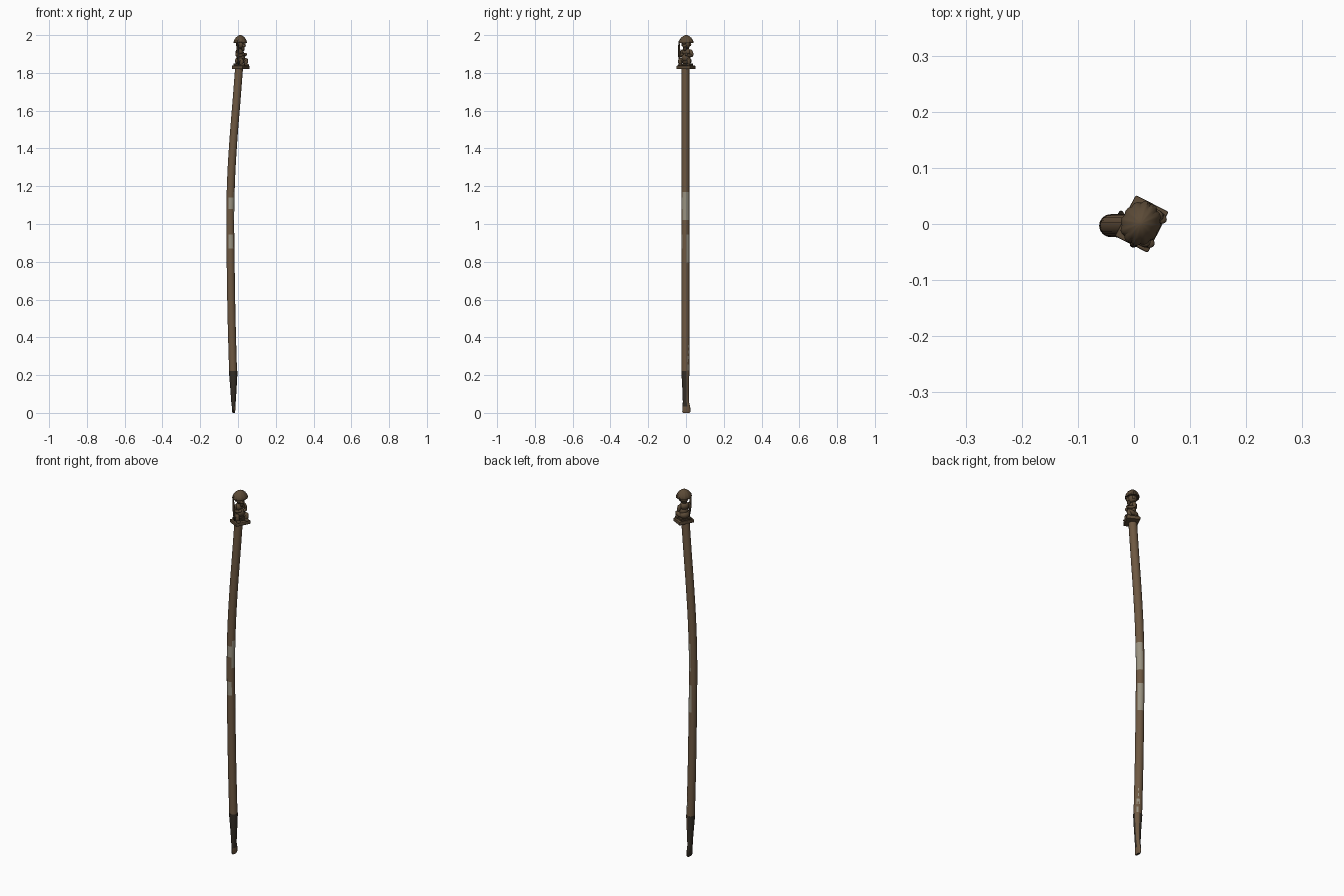
import bpy, bmesh, math, random
from mathutils import Matrix, Vector

if "Cube" in bpy.data.objects:
    bpy.data.objects.remove(bpy.data.objects["Cube"])
random.seed(4)

def material(name, col):
    m = bpy.data.materials.new(name)
    m.diffuse_color = (*col, 1)
    m.use_nodes = True
    m.node_tree.nodes["Principled BSDF"].inputs["Base Color"].default_value = m.diffuse_color
    return m

WOOD = material("brown wood", (0.155, 0.098, 0.054))
DARK = material("dark metal", (0.035, 0.027, 0.019))
PALE = material("pale worn patch", (0.32, 0.29, 0.22))
CARVED = material("carved wood", (0.105, 0.069, 0.038))
SHADE = material("dark carving", (0.05, 0.033, 0.018))

# The carved figure looks along local +x, turned toward the front right
FIG = Matrix.Translation((0.012, 0.001, 0)) @ Matrix.Rotation(math.radians(-27), 4, 'Z')

def finish(name, bm, mats, matrix=None, angle=40):
    bmesh.ops.recalc_face_normals(bm, faces=bm.faces)
    me = bpy.data.meshes.new(name)
    bm.to_mesh(me)
    bm.free()
    if matrix:
        me.transform(matrix)
    for m in mats:
        me.materials.append(m)
    ob = bpy.data.objects.new(name, me)
    bpy.context.collection.objects.link(ob)
    bpy.context.view_layer.objects.active = ob
    ob.select_set(True)
    bpy.ops.object.shade_smooth_by_angle(angle=math.radians(angle))
    ob.select_set(False)
    return ob

def loft(name, rings, mats, sides=24, rule=None, matrix=None, flute=None, angle=40):
    """rings: (cx, cy, z, rx, ry); rule(angle_deg, z) gives a material index"""
    bm = bmesh.new()
    loops = []
    for cx, cy, z, rx, ry in rings:
        loop = []
        for i in range(sides):
            t = 2 * math.pi * i / sides
            k = flute(i) if flute else 1
            loop.append(bm.verts.new((cx + rx * k * math.cos(t), cy + ry * k * math.sin(t), z)))
        loops.append(loop)
    for j, (a, b) in enumerate(zip(loops, loops[1:])):
        for i in range(sides):
            n = (i + 1) % sides
            f = bm.faces.new((a[i], a[n], b[n], b[i]))
            if rule:
                deg = (360 * (i + 0.5) / sides + 180) % 360 - 180
                f.material_index = rule(deg, (rings[j][2] + rings[j + 1][2]) / 2)
    bm.faces.new(loops[0])
    bm.faces.new(loops[-1])
    return finish(name, bm, mats, matrix, angle)

def interp(table, z):
    """smooth interpolation through (z, value) points"""
    n = len(table)
    slope = []
    for i in range(n):
        a, b = table[max(i - 1, 0)], table[min(i + 1, n - 1)]
        slope.append((b[1] - a[1]) / (b[0] - a[0]))
    for i in range(n - 1):
        (z0, v0), (z1, v1) = table[i], table[i + 1]
        if z <= z1 + 1e-6:
            h = z1 - z0
            t = (z - z0) / h
            return (v0 * (2*t**3 - 3*t*t + 1) + h * slope[i] * (t**3 - 2*t*t + t)
                    + v1 * (3*t*t - 2*t**3) + h * slope[i + 1] * (t**3 - t*t))

# Bent shaft with worn patches on its front and right
BEND = [(0.21, -0.026), (0.5, -0.034), (0.8, -0.039), (1.05, -0.041), (1.25, -0.036),
        (1.45, -0.024), (1.65, -0.008), (1.83, 0.006)]

def shaft_colour(a, z):
    if -125 < a < -50 and (1.08 < z < 1.14 or 0.87 < z < 0.94):
        return 1
    if -50 <= a < 85 and 1.02 < z < 1.165:
        return 1
    if 15 < a < 110 and 0.80 < z < 0.95:
        return 1
    if 25 < a < 75 and 0.22 < z < 0.36 and random.random() < 0.3:
        return 1
    return 0

zs = [0.21 + 1.62 * i / 108 for i in range(109)]
loft("shaft", [(interp(BEND, z), -0.003, z, 0.021, 0.0205) for z in zs],
     [WOOD, PALE], rule=shaft_colour)

# Wedge shaped metal foot, flaring to a chisel edge
def foot_colour(a, z):
    if 20 < a < 80 or (z < 0.035 and -80 < a < 80):
        return 1
    return 0

loft("foot", [(-0.023, 0.002, 0.0, 0.006, 0.017), (-0.023, 0.002, 0.006, 0.008, 0.022),
              (-0.023, 0.002, 0.035, 0.010, 0.020), (-0.024, -0.001, 0.06, 0.012, 0.016),
              (-0.024, -0.002, 0.12, 0.016, 0.017), (-0.025, -0.003, 0.19, 0.021, 0.020),
              (-0.026, -0.003, 0.222, 0.0225, 0.0215)],
     [DARK, WOOD], rule=foot_colour)

def box(name, loc, size, mat, bevel=0.003):
    bm = bmesh.new()
    bmesh.ops.create_cube(bm, size=1, matrix=Matrix.Translation(loc) @ Matrix.Diagonal((*size, 1)))
    bmesh.ops.bevel(bm, geom=bm.edges[:], offset=bevel, segments=2, affect='EDGES', profile=0.5)
    finish(name, bm, [mat], FIG)

def blob(name, loc, radii, mat=CARVED):
    bm = bmesh.new()
    bmesh.ops.create_icosphere(bm, subdivisions=3, radius=1,
                               matrix=Matrix.Translation(loc) @ Matrix.Diagonal((*radii, 1)))
    finish(name, bm, [mat], FIG, 180)

def limb(name, a, b, r, mat=CARVED):
    """rounded limb between two points"""
    a, b = Vector(a), Vector(b)
    d = b - a
    m = (Matrix.Translation((a + b) / 2) @ d.to_track_quat('Z', 'Y').to_matrix().to_4x4()
         @ Matrix.Diagonal((r, r, d.length / 2 + r * 0.7, 1)))
    bm = bmesh.new()
    bmesh.ops.create_icosphere(bm, subdivisions=3, radius=1, matrix=m)
    finish(name, bm, [mat], FIG, 180)

# Square base under the figure
box("base_plate", (0.002, 0, 1.829), (0.066, 0.082, 0.018), CARVED)
box("base_step", (-0.004, 0, 1.843), (0.046, 0.058, 0.012), SHADE)

# Body and head
blob("hips", (-0.006, 0, 1.863), (0.023, 0.027, 0.020))
blob("belly", (0.003, 0, 1.882), (0.022, 0.024, 0.024))
blob("chest", (-0.004, 0, 1.911), (0.020, 0.025, 0.020))
blob("neck", (-0.004, 0, 1.933), (0.013, 0.014, 0.012), SHADE)
blob("head", (0.0, 0, 1.952), (0.023, 0.023, 0.024))
blob("muzzle", (0.021, 0, 1.944), (0.010, 0.012, 0.009))
blob("beard", (0.017, 0, 1.929), (0.008, 0.010, 0.014), SHADE)
blob("nose", (0.025, 0, 1.953), (0.006, 0.005, 0.007))

# Paired limbs and face details
for s, side in ((1, "left"), (-1, "right")):
    limb(side + "_thigh", (-0.006, 0.018 * s, 1.860), (0.022, 0.027 * s, 1.870), 0.012)
    limb(side + "_shin", (0.024, 0.027 * s, 1.868), (0.018, 0.024 * s, 1.842), 0.010)
    blob(side + "_foot", (0.025, 0.024 * s, 1.842), (0.014, 0.010, 0.007))
    limb(side + "_upper_arm", (-0.005, 0.024 * s, 1.918), (-0.003, 0.033 * s, 1.892), 0.010)
    limb(side + "_forearm", (-0.001, 0.033 * s, 1.890), (0.024, 0.016 * s, 1.896), 0.008)
    blob(side + "_hand", (0.025, 0.013 * s, 1.898), (0.008, 0.008, 0.008))
    blob(side + "_ear", (-0.001, 0.023 * s, 1.950), (0.006, 0.006, 0.009))
    blob(side + "_eye", (0.020, 0.009 * s, 1.957), (0.004, 0.004, 0.003), SHADE)

# Rod leaning on one shoulder
limb("rod", (0.008, -0.036, 1.845), (0.003, -0.041, 1.966), 0.006, SHADE)

# Fluted drooping hat
HAT = [(1.959, 0.024, 0.030), (1.957, 0.034, 0.040), (1.963, 0.035, 0.041), (1.975, 0.031, 0.036),
       (1.987, 0.023, 0.027), (1.995, 0.014, 0.016), (2.0, 0.004, 0.004)]
loft("hat", [(0, 0, z, rx, ry) for z, rx, ry in HAT], [CARVED, SHADE], sides=36,
     rule=lambda a, z: 1 if z < 1.9585 else 0, matrix=FIG,
     flute=lambda i: 0.93 if i % 3 == 0 else 1.0, angle=30)
